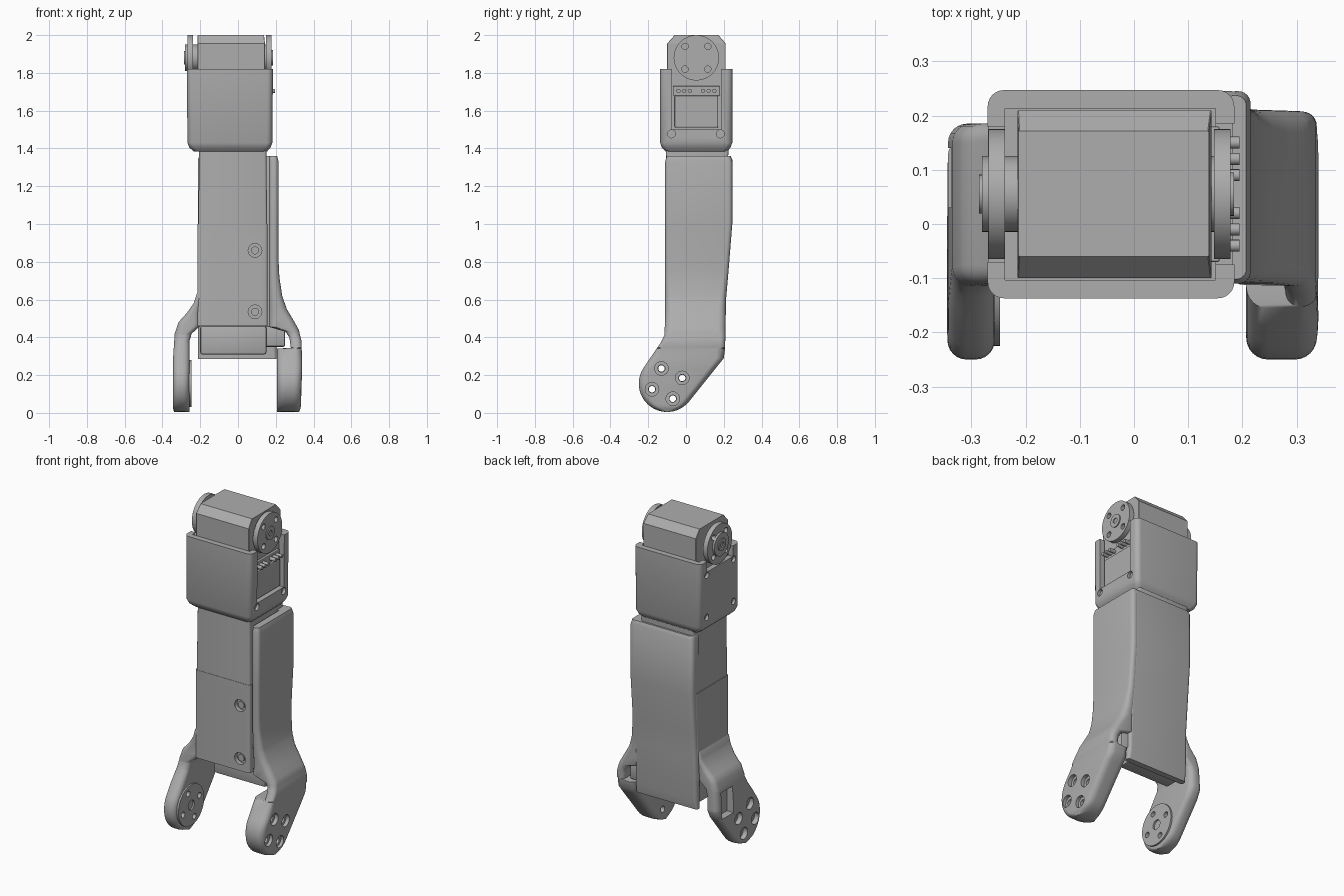
import bpy, bmesh, math
from mathutils import Matrix, Vector

cube = bpy.data.objects.get("Cube")
if cube:
    bpy.data.objects.remove(cube, do_unlink=True)

grey = bpy.data.materials.new("plain_grey")
grey.use_nodes = True
COLOUR = (0.42, 0.42, 0.42, 1)
grey.diffuse_color = COLOUR
grey.node_tree.nodes["Principled BSDF"].inputs["Base Color"].default_value = COLOUR


def finish(name, bm):
    """Turn a bmesh into a shaded object."""
    bmesh.ops.recalc_face_normals(bm, faces=bm.faces)
    mesh = bpy.data.meshes.new(name)
    bm.to_mesh(mesh)
    bm.free()
    mesh.materials.append(grey)
    obj = bpy.data.objects.new(name, mesh)
    bpy.context.collection.objects.link(obj)
    return obj


def activate(obj):
    bpy.ops.object.select_all(action='DESELECT')
    obj.select_set(True)
    bpy.context.view_layer.objects.active = obj


def smooth(obj):
    activate(obj)
    bpy.ops.object.shade_smooth_by_angle(angle=math.radians(32))


def box(name, x, y, z, bevel=0):
    bm = bmesh.new()
    bmesh.ops.create_cube(bm, size=1)
    for v in bm.verts:
        v.co = [a[0] + (c + 0.5) * (a[1] - a[0]) for a, c in zip((x, y, z), v.co)]
    if bevel:
        bmesh.ops.bevel(bm, geom=bm.edges[:], offset=bevel, segments=2, affect='EDGES', profile=0.5)
    return finish(name, bm)


def rod(name, axis, start, end, a, b, r, sides=32):
    """Cylinder along x at (y, z) or along y at (x, z)."""
    bm = bmesh.new()
    bmesh.ops.create_cone(bm, cap_ends=True, segments=sides, radius1=r, radius2=r, depth=end - start)
    mid = (start + end) / 2
    turn = Matrix.Rotation(math.pi / 2, 4, 'Y' if axis == 'x' else 'X')
    place = Vector((mid, a, b)) if axis == 'x' else Vector((a, mid, b))
    bmesh.ops.transform(bm, matrix=Matrix.Translation(place) @ turn, verts=bm.verts)
    return finish(name, bm)


def loft(name, rows, r, steps=6):
    """Skin of rounded rectangles; each row is z, x0, x1, y0, y1."""
    bm = bmesh.new()
    rings = []
    for z, x0, x1, y0, y1 in rows:
        q = min(r, (x1 - x0) * 0.45, (y1 - y0) * 0.45)
        corners = ((x1 - q, y1 - q), (x0 + q, y1 - q), (x0 + q, y0 + q), (x1 - q, y0 + q))
        ring = []
        for k, (cx, cy) in enumerate(corners):
            for i in range(steps + 1):
                t = (k + i / steps) * math.pi / 2
                ring.append(bm.verts.new((cx + q * math.cos(t), cy + q * math.sin(t), z)))
        rings.append(ring)
    for lo, hi in zip(rings, rings[1:]):
        for i in range(len(lo)):
            j = (i + 1) % len(lo)
            bm.faces.new((lo[i], lo[j], hi[j], hi[i]))
    bm.faces.new(rings[0])
    bm.faces.new(rings[-1])
    return finish(name, bm)


def cut(obj, *cutters):
    for c in cutters:
        c.hide_render = True
        activate(obj)
        m = obj.modifiers.new("cut", 'BOOLEAN')
        m.operation, m.solver, m.object = 'DIFFERENCE', 'EXACT', c
        bpy.ops.object.modifier_apply(modifier=m.name)
        bpy.data.objects.remove(c, do_unlink=True)


def lerp(table, z):
    if z <= table[0][0]:
        return table[0][1]
    for (a, u), (b, v) in zip(table, table[1:]):
        if z <= b:
            return u + (v - u) * (z - a) / (b - a)
    return table[-1][1]


# Side silhouette shared by both fork arms: round foot, then a bent shank
FY, FZ, FR = -0.1, 0.155, 0.15
FRONT = [(0.24, -0.224), (0.37, -0.135), (0.41, -0.115), (0.5, -0.11)]
BACK = [(0.062, 0.018), (0.29, 0.2), (0.34, 0.207), (0.6, 0.212), (0.75, 0.225), (1.0, 0.245)]


def half(z):
    return math.sqrt(max(FR * FR - (z - FZ) ** 2, 0))


def arm_rows(inner, outer, side, top, back_limit):
    foot = [FZ - FR * math.cos(math.radians(t)) for t in range(4, 125, 8)]
    zs = foot + sorted({z for t in (FRONT, BACK, inner, outer) for z, _ in t if foot[-1] + 0.004 < z < top})
    rows = []
    for z in zs + [top - 0.03, top - 0.01, top]:
        y0 = FY - half(z) if z < FRONT[0][0] else lerp(FRONT, z)
        y1 = FY + half(z) if z < BACK[0][0] else lerp(BACK, z)
        shrink = 0.008 * max(0, z - top + 0.03) / 0.03
        a, b = sorted((side * lerp(inner, z), side * (lerp(outer, z) - shrink)))
        rows.append((z, a, b, y0 + shrink, min(y1, back_limit) - shrink))
    return sorted(rows)


OFFSETS = [(-0.03, 0.08), (0.08, 0.03), (-0.08, -0.03), (0.03, -0.08)]


def drill_foot(arm, side):
    """Four countersunk through holes."""
    for dy, dz in OFFSETS:
        lo, hi = sorted((side * 0.1, side * 0.5))
        sink = sorted((side * 0.315, side * 0.5))
        cut(arm, rod("drill", 'x', lo, hi, FY + dy, FZ + dz, 0.019, 20),
            rod("sink", 'x', *sink, FY + dy, FZ + dz, 0.036, 24))


# Left arm, running up into the side cover
inner = [(0.34, 0.207), (0.345, 0.28), (0.40, 0.272), (0.43, 0.25), (0.455, 0.165)]
outer = [(0, 0.322), (0.03, 0.333), (0.25, 0.34), (0.38, 0.336), (0.44, 0.322), (0.5, 0.288),
         (0.55, 0.258), (0.62, 0.234), (0.72, 0.219), (0.8, 0.215)]
left_arm = loft("left_arm_and_cover", arm_rows(inner, outer, 1, 1.36, 0.245), 0.04)
drill_foot(left_arm, 1)
smooth(left_arm)

# Right arm, shorter, with a pocket in its outer rear
inner = [(0.38, 0.257), (0.42, 0.245), (0.46, 0.2)]
outer = [(0, 0.338), (0.03, 0.345), (0.3, 0.343), (0.42, 0.335), (0.48, 0.315), (0.53, 0.27),
         (0.58, 0.235), (0.64, 0.215)]
right_arm = loft("right_arm", arm_rows(inner, outer, -1, 0.66, 0.185), 0.035)
drill_foot(right_arm, -1)
cut(right_arm, box("pocket", (-0.4, -0.3), (0.03, 0.14), (0.24, 0.4)))
smooth(right_arm)

# Hub on the inner face of the right foot
hub = rod("right_foot_hub", 'x', -0.262, -0.247, FY, FZ, 0.125, 48)
cut(hub, rod("bore", 'x', -0.3, -0.2, FY, FZ, 0.03),
    *[rod("drill", 'x', -0.3, -0.2, FY + dy, FZ + dz, 0.017, 20) for dy, dz in OFFSETS])
smooth(hub)

# Limb body in two halves, with recessed front screws
lower = loft("lower_body", [(0.46, -0.215, 0.156, -0.11, 0.195), (1.0, -0.215, 0.156, -0.11, 0.21)], 0.012, 3)
for z in (0.535, 0.86):
    cut(lower, rod("sink", 'y', -0.2, -0.085, 0.09, z, 0.036))
    smooth(rod("front_screw", 'y', -0.1, -0.08, 0.09, z, 0.021, 20))
smooth(lower)
smooth(loft("upper_body", [(1.0, -0.21, 0.154, -0.108, 0.21), (1.40, -0.205, 0.15, -0.105, 0.225)], 0.012, 3))

# Rear panel reaching down between the arms
rear = [(z, -0.213, 0.205, 0.16, lerp(BACK, z)) for z in (0.285, 0.34, 0.6, 0.75, 1.0, 1.34)]
smooth(loft("rear_panel", rear + [(1.36, -0.205, 0.2, 0.165, 0.235)], 0.025))
smooth(box("lower_lip", (-0.2, 0.15), (0.05, 0.17), (0.31, 0.46), 0.01))
smooth(box("lower_web", (0.06, 0.25), (0.08, 0.19), (0.35, 0.46), 0.01))

# Open-topped motor housing
AY, AZ = 0.055, 1.88
housing = loft("motor_housing", [(1.385, -0.235, 0.155, -0.108, 0.22), (1.405, -0.258, 0.172, -0.128, 0.236),
                                 (1.43, -0.268, 0.182, -0.137, 0.245), (1.82, -0.27, 0.185, -0.137, 0.247)], 0.03)
cut(housing, box("hollow", (-0.238, 0.15), (-0.103, 0.213), (1.45, 1.9)),
    box("window", (0.1, 0.3), (-0.075, 0.185), (1.5, 1.9)),
    box("slot", (-0.4, -0.2), (-0.07, 0.18), (1.755, 1.9)))
for y in (-0.077, 0.182):
    cut(housing, rod("hole", 'x', 0.165, 0.3, y, 1.477, 0.021, 20))
    for z in (1.477, 1.735):
        cut(housing, rod("hole", 'x', -0.4, -0.252, y, z, 0.019, 20))
smooth(housing)

# Motor block with chamfered top edges
motor = loft("motor", [(1.451, -0.215, 0.143, -0.1, 0.21), (1.955, -0.215, 0.143, -0.1, 0.21),
                       (2.0, -0.213, 0.138, -0.06, 0.172)], 0.002, 1)
box("motor_side_plate", (0.14, 0.168), (-0.06, 0.17), (1.51, 1.68), 0.006)
box("motor_ledge", (0.14, 0.158), (-0.07, 0.18), (1.68, 1.73), 0.004)
for i in range(3):
    for s in (-1, 1):
        smooth(rod("connector_pin", 'x', 0.14, 0.195, AY + s * (0.035 + 0.03 * i), 1.705, 0.011, 16))

# Output horns with four bolt holes, and their centre bosses
for label, x0, x1, b0, b1, r in (("left", 0.148, 0.178, 0.125, 0.184, 0.04), ("right", -0.268, -0.238, -0.286, -0.21, 0.036)):
    horn = rod(label + "_horn", 'x', x0, x1, AY, AZ, 0.12, 64)
    cut(horn, *[rod("drill", 'x', x0 - 0.02, x1 + 0.02, AY + sy * 0.06, AZ + sz * 0.06, 0.017, 20)
                for sy in (-1, 1) for sz in (-1, 1)])
    smooth(horn)
    boss = rod(label + "_horn_boss", 'x', b0, b1, AY, AZ, r)
    tip = (b1 - 0.02, b1 + 0.02) if label == "left" else (b0 - 0.02, b0 + 0.02)
    cut(boss, rod("bore", 'x', *tip, AY, AZ, 0.016, 20))
    smooth(boss)
    smooth(rod(label + "_horn_hub", 'x', min(x0, b1) - 0.012, x1 + (0.03 if label == "right" else -0.005), AY, AZ, 0.07))
